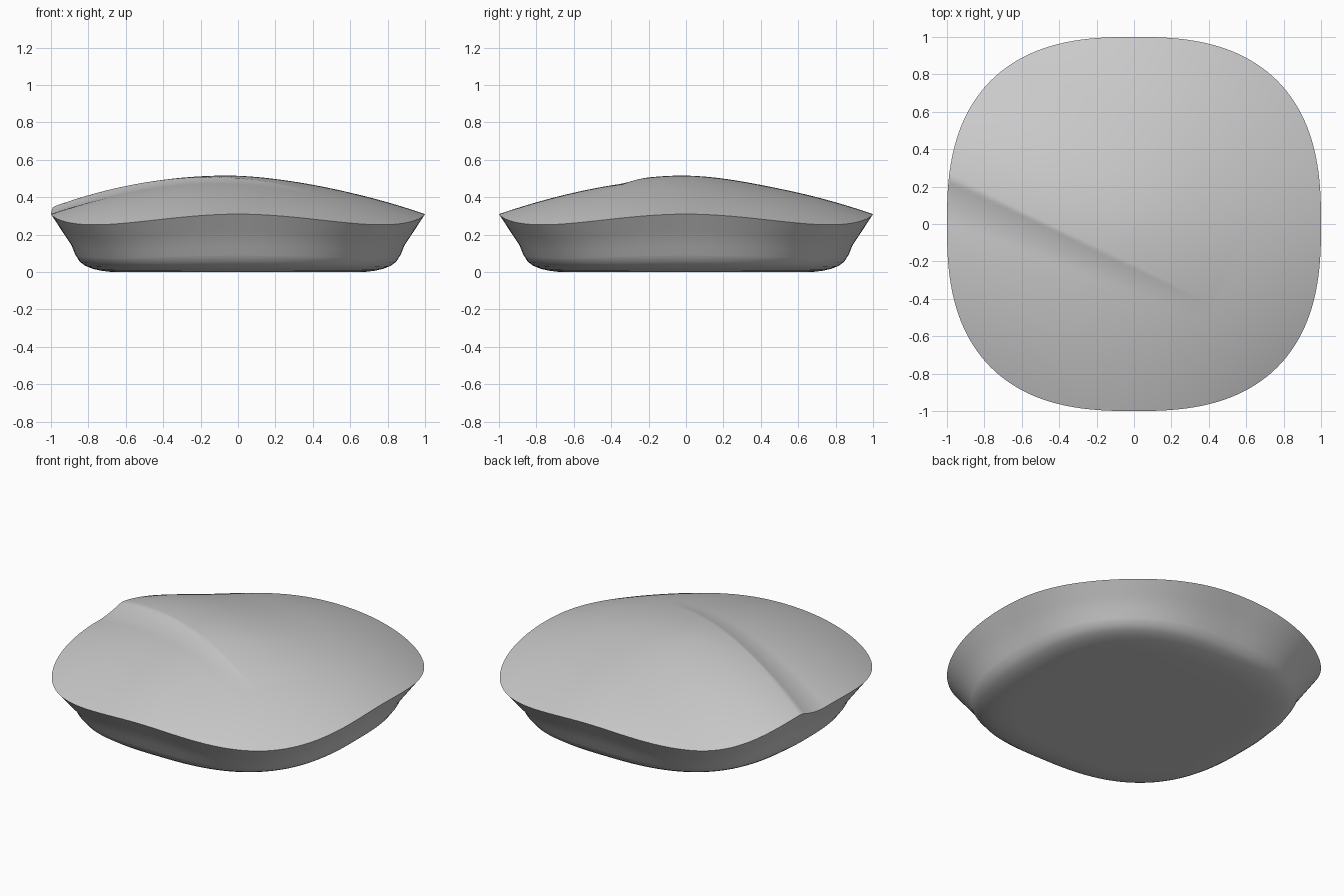
import bpy, bmesh, math

if "Cube" in bpy.data.objects:
    bpy.data.objects.remove(bpy.data.objects["Cube"])

SEG, RINGS = 320, 80
POWER = 2.6  # squareness of the rounded-square outline


def outline(a):
    c, s = math.cos(a), math.sin(a)
    r = (abs(c) ** POWER + abs(s) ** POWER) ** (-1 / POWER)
    return r * c, r * s


# Crease line: tall at the left rim, fading out near the front right
AX, AY, BX, BY = -0.98, 0.24, 0.42, -0.43
LEN = math.hypot(BX - AX, BY - AY)
DX, DY = (BX - AX) / LEN, (BY - AY) / LEN


def ridge(x, y):
    t = ((x - AX) * DX + (y - AY) * DY) / LEN
    d = -(x - AX) * DY + (y - AY) * DX      # positive towards the back
    fade = 1 - min(max(t, 0), 1)
    if d >= 0:
        k = math.cos(min(d / 0.7, 1) * math.pi / 2) ** 2
    else:
        k = max(0, 1 + d / (0.09 + 0.13 * fade)) ** 2
    return 0.05 * fade * k


def top_z(x, y):
    dome = (x * x + y * y) ** 0.9 + 0.42 * x * x * y * y
    return 0.5 - 0.19 * dome + ridge(x, y)


bm = bmesh.new()
rim = [outline(2 * math.pi * i / SEG) for i in range(SEG)]
loops = []

# Domed top, from the centre out to the rim
for j in range(1, RINGS + 1):
    f = j / RINGS
    loops.append([bm.verts.new((x * f, y * f, top_z(x * f, y * f))) for x, y in rim])

# Slanted wall rounding into the flat base: (scale, fraction of rim height)
wall = [(0.945, 0.73), (0.89, 0.46), (0.87, 0.30), (0.845, 0.175), (0.815, 0.105),
        (0.775, 0.055), (0.735, 0.025), (0.69, 0.006), (0.64, 0), (0.4, 0)]
for f, h in wall:
    loops.append([bm.verts.new((x * f, y * f, h * top_z(x, y))) for x, y in rim])

for a, b in zip(loops, loops[1:]):
    for i in range(SEG):
        k = (i + 1) % SEG
        bm.faces.new((a[i], b[i], b[k], a[k]))

# Close the centre of the top and the base
centre = bm.verts.new((0, 0, top_z(0, 0)))
for i in range(SEG):
    bm.faces.new((centre, loops[0][i], loops[0][(i + 1) % SEG]))
bm.faces.new(loops[-1][::-1])
bmesh.ops.recalc_face_normals(bm, faces=bm.faces)

mesh = bpy.data.meshes.new("cushion_body")
bm.to_mesh(mesh)
bm.free()
body = bpy.data.objects.new("cushion_body", mesh)
bpy.context.collection.objects.link(body)
bpy.context.view_layer.objects.active = body
body.select_set(True)
bpy.ops.object.shade_smooth_by_angle(angle=math.radians(32))
